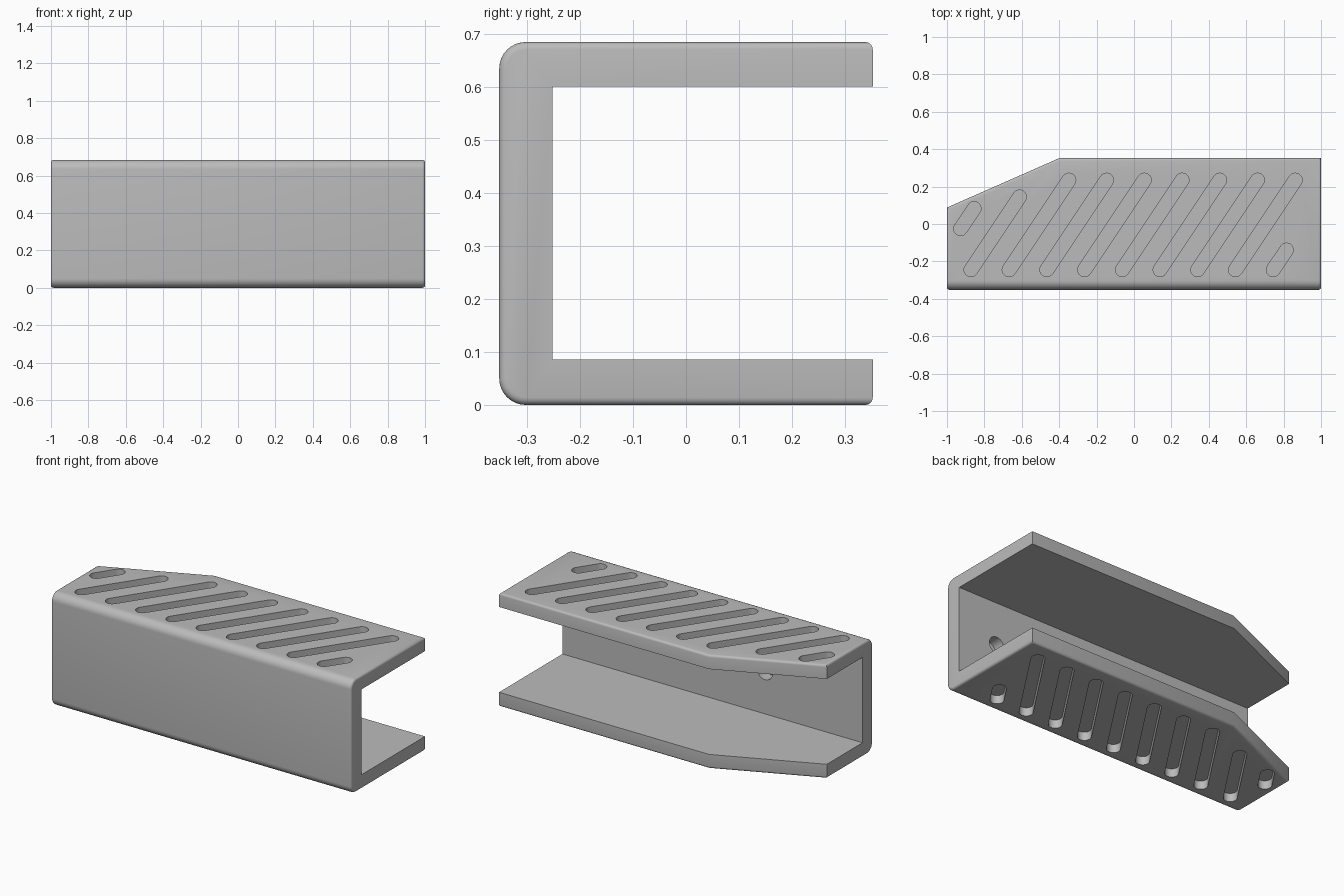
import bpy, bmesh, math
from mathutils import Vector

if "Cube" in bpy.data.objects:
    bpy.data.objects.remove(bpy.data.objects["Cube"], do_unlink=True)

HEIGHT = 0.684
BACK = 0.352
SLOT_R = 0.037
SLOT_DEPTH = 0.05

metal = bpy.data.materials.new("plain_grey")
metal.use_nodes = True
grey = (0.5, 0.5, 0.5, 1)
metal.diffuse_color = grey
metal.node_tree.nodes["Principled BSDF"].inputs["Base Color"].default_value = grey


def make_object(name, bm):
    bmesh.ops.recalc_face_normals(bm, faces=bm.faces)
    mesh = bpy.data.meshes.new(name)
    bm.to_mesh(mesh)
    bm.free()
    obj = bpy.data.objects.new(name, mesh)
    mesh.materials.append(metal)
    bpy.context.collection.objects.link(obj)
    return obj


def prism(bm, outline, z0, z1):
    """Extrude a flat outline between two heights."""
    face = bm.faces.new([bm.verts.new((x, y, z0)) for x, y in outline])
    top = bmesh.ops.extrude_face_region(bm, geom=[face])["geom"]
    verts = [v for v in top if isinstance(v, bmesh.types.BMVert)]
    bmesh.ops.translate(bm, verts=verts, vec=(0, 0, z1 - z0))


def slot_outline(a, b, radius, steps=10):
    """Outline of a slot with round ends centred on a and b."""
    a, b = Vector(a), Vector(b)
    heading = math.atan2(b.y - a.y, b.x - a.x)
    points = []
    for centre, start in ((b, heading - math.pi / 2), (a, heading + math.pi / 2)):
        for i in range(steps + 1):
            t = start + math.pi * i / steps
            points.append((centre.x + radius * math.cos(t), centre.y + radius * math.sin(t)))
    return points


def cut(target, cutter):
    mod = target.modifiers.new("cut", 'BOOLEAN')
    mod.operation = 'DIFFERENCE'
    mod.solver = 'EXACT'
    mod.object = cutter
    cutter.hide_render = True
    bpy.context.view_layer.objects.active = target
    bpy.ops.object.modifier_apply(modifier=mod.name)
    bpy.data.objects.remove(cutter, do_unlink=True)


# Outer block with one angled back corner
bm = bmesh.new()
prism(bm, [(-1, -BACK), (1, -BACK), (1, BACK), (-0.4, BACK), (-1, 0.088)], 0, HEIGHT)
bmesh.ops.recalc_face_normals(bm, faces=bm.faces)

# Large rounding along the front, small rounding on the other outer edges
front = [e for e in bm.edges
         if all(v.co.y < -0.3 for v in e.verts) and abs(e.verts[0].co.x - e.verts[1].co.x) > 1]
bmesh.ops.bevel(bm, geom=front, offset=0.05, segments=8, profile=0.5, affect='EDGES')
rims = [e for e in bm.edges if e.calc_face_angle(0) > 0.6
        and not (all(v.co.y > 0 for v in e.verts) and abs(e.verts[0].co.z - e.verts[1].co.z) > 0.1)]
bmesh.ops.bevel(bm, geom=rims, offset=0.014, segments=4, profile=0.5, affect='EDGES')
channel = make_object("slotted_channel", bm)

# Open space between the two flanges
bm = bmesh.new()
prism(bm, [(-1.2, -0.252), (1.2, -0.252), (1.2, 0.6), (-1.2, 0.6)], 0.086, 0.6)
cut(channel, make_object("cavity_cutter", bm))

# Slanted blind slots in both flanges: seven full ones and three shorter ones
slots = [((-0.668 + 0.2017 * i, -0.245), (-0.348 + 0.2017 * i, 0.235)) for i in range(7)]
slots += [((-0.872, -0.245), (-0.612, 0.145)),
          ((-0.927, -0.025), (-0.855, 0.083)),
          ((0.744, -0.245), (0.815, -0.139))]
bm = bmesh.new()
for a, b in slots:
    outline = slot_outline(a, b, SLOT_R)
    prism(bm, outline, HEIGHT - SLOT_DEPTH, HEIGHT + 0.1)
    prism(bm, outline, -0.1, SLOT_DEPTH)
cut(channel, make_object("slot_cutter", bm))

# Blind mounting holes on the inner face of the web
bm = bmesh.new()
for x in (-0.35, 0.74):
    ring = [bm.verts.new((x + 0.05 * math.cos(t), -0.32, HEIGHT / 2 + 0.05 * math.sin(t)))
            for t in (math.tau * i / 24 for i in range(24))]
    cap = bmesh.ops.extrude_face_region(bm, geom=[bm.faces.new(ring)])["geom"]
    bmesh.ops.translate(bm, verts=[v for v in cap if isinstance(v, bmesh.types.BMVert)],
                        vec=(0, 0.15, 0))
cut(channel, make_object("hole_cutter", bm))

# Smooth the rounded parts and keep the cut edges crisp
bpy.ops.object.select_all(action='DESELECT')
channel.select_set(True)
bpy.context.view_layer.objects.active = channel
bpy.ops.object.shade_smooth_by_angle(angle=math.radians(30))
